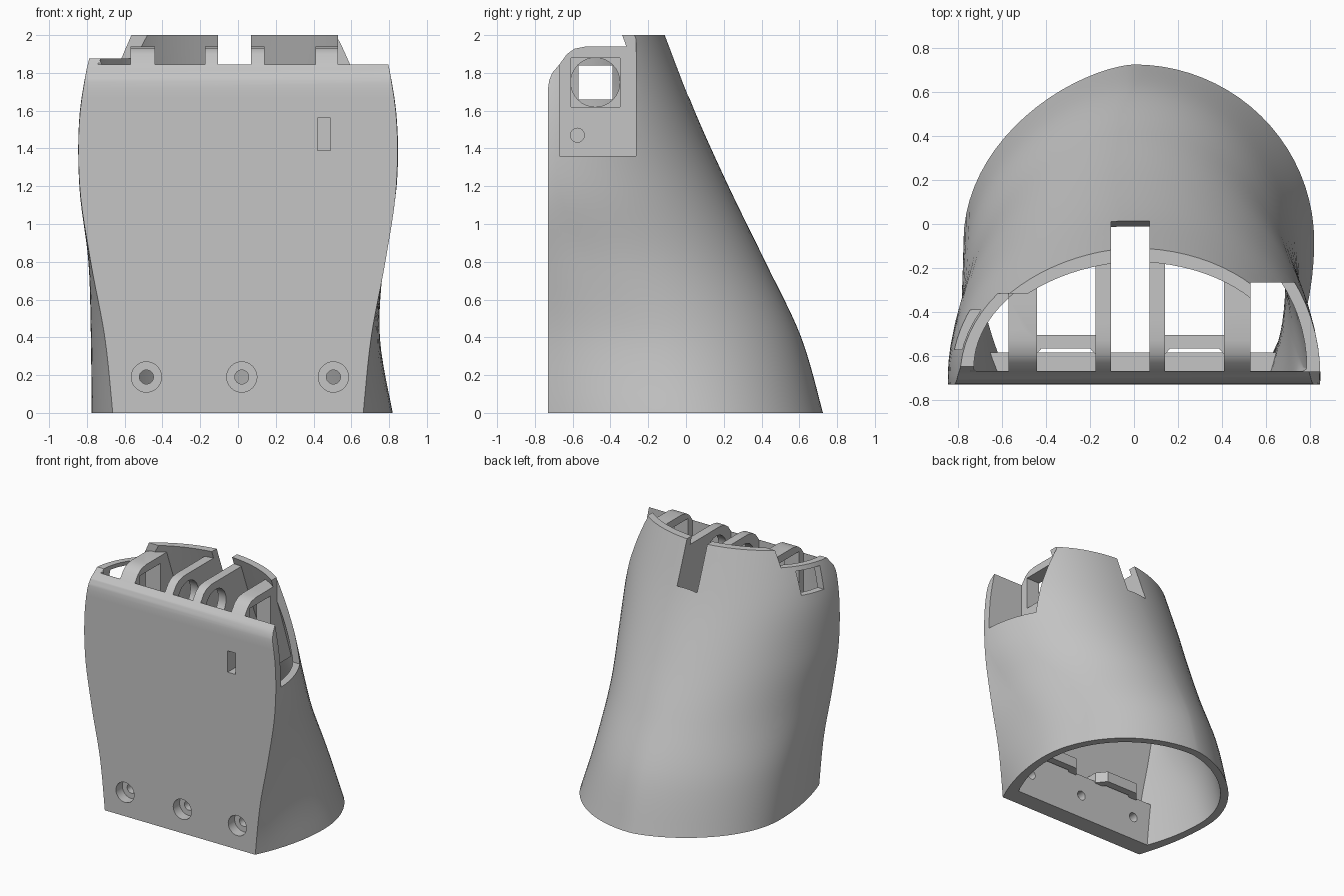
import bpy, bmesh, math
from mathutils import Vector

if "Cube" in bpy.data.objects:
    bpy.data.objects.remove(bpy.data.objects["Cube"])

grey = bpy.data.materials.new("plain grey")
grey.use_nodes = True
GREY = (0.56, 0.56, 0.56, 1)
grey.diffuse_color = GREY
grey.node_tree.nodes["Principled BSDF"].inputs["Base Color"].default_value = GREY

# Keys: height, front half width, widest half width, shoulder depth, back y, x shift, -x side sharpness
KEYS = [
    (0.0, .663, .797, .65, .725, .022, 1.3),
    (0.4, .705, .765, .50, .61, -.014, 1.25),
    (0.8, .78, .782, .25, .42, -.01, 1.12),
    (1.2, .838, .84, .06, .225, .0, 1.05),
    (1.6, .835, .837, .04, .045, .0, 1.08),
    (2.0, .762, .764, .04, -.11, .0, 1.12),
]
FRONT, WALL, ROWS = -.73, .062, 30


def section(t):
    """Catmull-Rom blend of the cross-section keys."""
    i = min(int(t), len(KEYS) - 2)
    f = t - i
    p = [Vector(KEYS[max(0, min(len(KEYS) - 1, i + k))]) for k in (-1, 0, 1, 2)]
    return (p[1] * 2 + (p[2] - p[0]) * f + (p[0] * 2 - p[1] * 5 + p[2] * 4 - p[3]) * f * f
            + (p[1] * 3 - p[0] - p[2] * 3 + p[3]) * f ** 3) / 2


def ring(t, inset):
    z, wf, ws, depth, back, cx, sharp = section(t)
    yf = FRONT + inset
    ys = max(FRONT + depth, yf + .015)
    wf, ws, back = wf - inset * 1.25, ws - inset, back - inset

    def side(sign, power):
        pts = []
        w = ws + sign * cx
        for k in range(8):                 # flank from front corner to shoulder
            u = k / 8
            pts.append((sign * ((1 - u) ** 2 * wf + (1 - (1 - u) ** 2) * w), yf + (ys - yf) * u, z))
        for k in range(20):                # rounded back
            a = k / 20 * math.pi / 2
            pts.append((sign * w * math.cos(a) ** power, ys + (back - ys) * math.sin(a), z))
        return pts
    return side(1, 1) + [(0, back, z)] + side(-1, sharp)[::-1]


def make(name, bm):
    bmesh.ops.recalc_face_normals(bm, faces=bm.faces[:])
    me = bpy.data.meshes.new(name)
    bm.to_mesh(me)
    bm.free()
    me.materials.append(grey)
    ob = bpy.data.objects.new(name, me)
    bpy.context.scene.collection.objects.link(ob)
    return ob


def loft(name, rings, closed):
    bm = bmesh.new()
    loops = [[bm.verts.new(p) for p in r] for r in rings]
    n = len(loops[0])
    pairs = list(zip(loops, loops[1:] + loops[:1]))
    for a, b in pairs if closed else pairs[:-1]:
        for i in range(n):
            j = (i + 1) % n
            bm.faces.new((a[i], a[j], b[j], b[i]))
    if not closed:
        bm.faces.new(loops[0])
        bm.faces.new(loops[-1])
    return make(name, bm)


def prism(name, axis, pts, lo, hi):
    """Extrude a 2D outline along an axis; outline is in the other two axes."""
    def place(p, d):
        q = list(p)
        q.insert("xyz".index(axis), d)
        return q
    return loft(name, [[place(p, lo) for p in pts], [place(p, hi) for p in pts]], False)


def box(name, x0, x1, y0, y1, z0, z1):
    return prism(name, "z", [(x0, y0), (x1, y0), (x1, y1), (x0, y1)], z0, z1)


def cylinder(name, axis, c, r, lo, hi):
    angles = [2 * math.pi * k / 32 for k in range(32)]
    return prism(name, axis, [(c[0] + r * math.cos(a), c[1] + r * math.sin(a)) for a in angles], lo, hi)


def combine(ob, tool, op, keep=False):
    mod = ob.modifiers.new("cut", "BOOLEAN")
    mod.operation, mod.solver, mod.object = op, "EXACT", tool
    bpy.context.view_layer.objects.active = ob
    bpy.ops.object.modifier_apply(modifier=mod.name)
    if not keep:
        bpy.data.objects.remove(tool)


def cut(ob, tool):
    combine(ob, tool, "DIFFERENCE")


steps = [k / ROWS * (len(KEYS) - 1) for k in range(ROWS + 1)]
shell = loft("shell", [ring(t, 0) for t in steps] + [ring(t, WALL) for t in reversed(steps)], True)
core = loft("core", [ring(t, WALL / 2) for t in steps], False)
core.hide_render = True

# Rounded front lip shared by the shell and the ribs
LIP = [(-.735, 1.70), (-.73, 1.72), (-.724, 1.76), (-.708, 1.80), (-.67, 1.845), (-.63, 1.90),
       (-.59, 1.928), (-.53, 1.94), (-.34, 1.94), (-.34, 2.2), (-1, 2.2), (-1, 1.70)]


def lip():
    return prism("lip_cutter", "x", LIP, -1.2, 1.2)


# Openings in the shell
cut(shell, lip())
cut(shell, box("lip_top_cutter", -.74, 1, -1, -.665, 1.845, 2.2))
cut(shell, box("left_step_cutter", -1, -.45, -1, -.315, 1.875, 2.2))
cut(shell, box("side_notch_cutter", .53, 1.2, -.67, -.265, 1.36, 2.2))
cut(shell, box("side_window_cutter", -1.2, -.5, -.57, -.39, 1.66, 1.84))
cut(shell, prism("back_notch_cutter", "x", [(-.25, 2.2), (.4, 2.2), (.4, 1.695), (.02, 1.695),
                                           (-.02, 1.55), (-.25, 1.55)], -.105, .07))

# Upright ribs: outer pair with square windows, inner pair with round ones
for name, x0, x1, square in (("outer_rib_a", -.57, -.44, True), ("inner_rib_a", -.175, -.105, False),
                             ("inner_rib_b", .07, .14, False), ("outer_rib_b", .41, .53, True)):
    rib = box(name, x0, x1, -.9, .5, 1.3, 1.94)
    combine(rib, core, "INTERSECT", keep=True)
    cut(rib, lip())
    if square:
        cut(rib, box("window_cutter", x0 - .05, x1 + .05, -.61, -.35, 1.62, 1.88))
    else:
        cut(rib, cylinder("bore_cutter", "x", (-.48, 1.75), .13, x0 - .05, x1 + .05))
    combine(shell, rib, "UNION")

# Thickened screw strip and the arched brackets above it
strip = box("screw_strip", -.9, .9, -.9, -.585, -.1, .36)
combine(strip, core, "INTERSECT", keep=True)
combine(shell, strip, "UNION")
for c in (-.31, .275):
    arch = [(c - .2, -.69), (c - .2, -.58), (c - .14, -.505), (c + .14, -.505), (c + .2, -.58),
            (c + .2, -.69), (c + .15, -.69), (c + .15, -.61), (c + .11, -.565), (c - .11, -.565),
            (c - .15, -.61), (c - .15, -.69)]
    combine(shell, prism("bracket", "z", arch, .345, .43), "UNION")

# Counterbored screw holes, cable slot and pin hole
for x in (-.485, .02, .505):
    cut(shell, cylinder("head_cutter", "y", (x, .19), .08, -.9, -.65))
    cut(shell, cylinder("screw_cutter", "y", (x, .19), .037, -.9, -.5))
cut(shell, box("slot_cutter", .42, .49, -.9, -.52, 1.39, 1.56))
cut(shell, cylinder("pin_cutter", "x", (-.575, 1.47), .037, .45, .6))
bpy.data.objects.remove(core)

# Smooth flanks with crisp edges
bpy.ops.object.select_all(action="DESELECT")
shell.select_set(True)
bpy.context.view_layer.objects.active = shell
bpy.ops.object.shade_smooth_by_angle(angle=math.radians(30))
